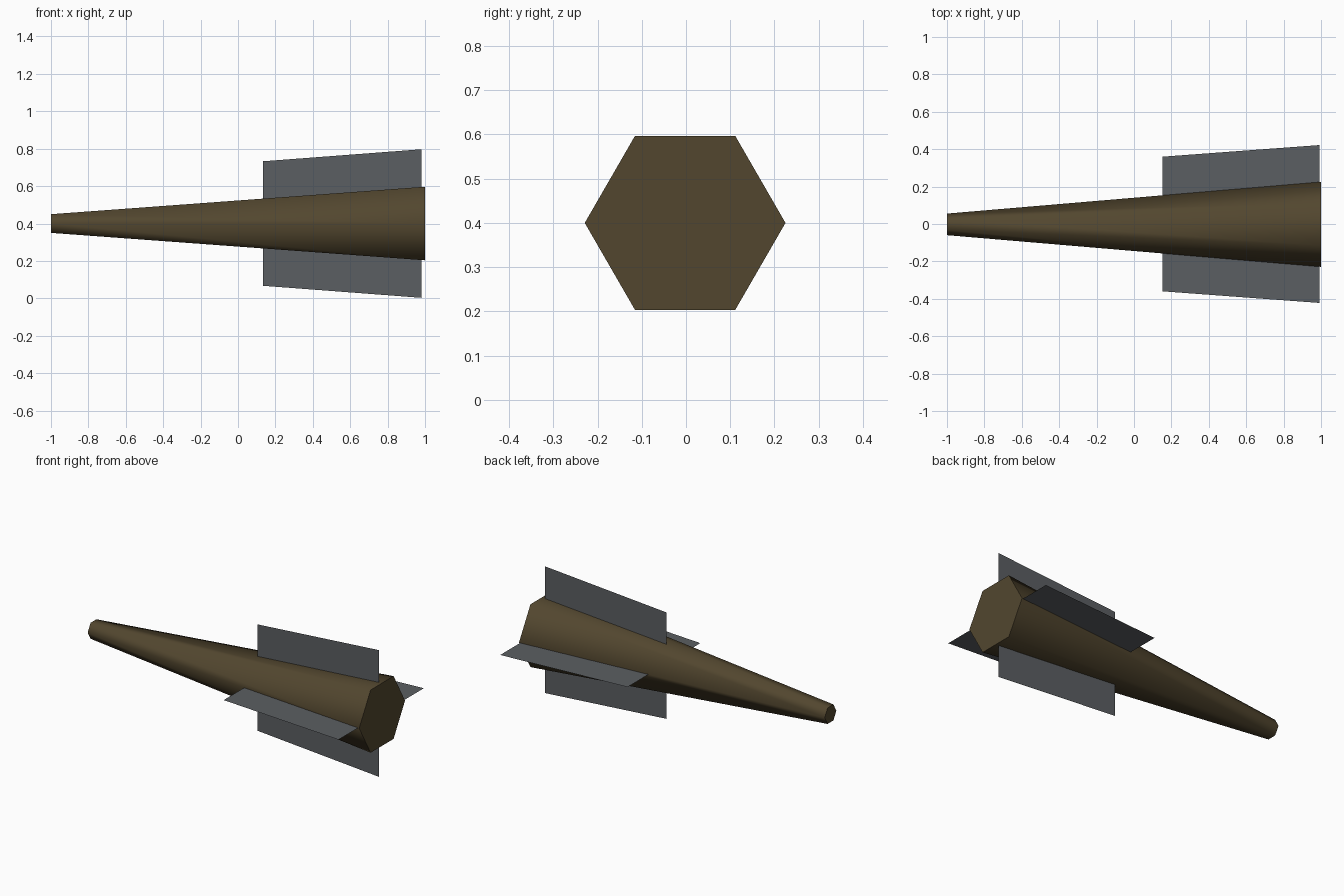
import bpy, math

if "Cube" in bpy.data.objects:
    bpy.data.objects.remove(bpy.data.objects["Cube"])

def material(name, rgb):
    m = bpy.data.materials.new(name)
    m.diffuse_color = (*rgb, 1)
    m.use_nodes = True
    m.node_tree.nodes["Principled BSDF"].inputs["Base Color"].default_value = m.diffuse_color
    return m

HULL = material("olive brown", (0.085, 0.062, 0.028))
FIN = material("slate grey", (0.105, 0.113, 0.122))
CY, CZ = -0.002, 0.4

def mesh_object(name, verts, faces, mat):
    me = bpy.data.meshes.new(name)
    me.from_pydata(verts, [], faces)
    me.materials.append(mat)
    ob = bpy.data.objects.new(name, me)
    bpy.context.collection.objects.link(ob)
    return ob

# Tapered six-sided body, smooth along the sides with flat end caps
N = 6
verts = [(x, CY + r * math.cos(math.tau * i / N), CZ + r * math.sin(math.tau * i / N))
         for x, r in ((-1, 0.0577), (1, 0.227)) for i in range(N)]
sides = [(i, N + i, N + (i + 1) % N, (i + 1) % N) for i in range(N)]
body = mesh_object("body", verts, sides + [tuple(range(N)), tuple(range(2 * N - 1, N - 1, -1))], HULL)
for p in body.data.polygons:
    p.use_smooth = p.index < N
body.data.update()
# make all normals point outward
import bmesh
bm = bmesh.new()
bm.from_mesh(body.data)
bmesh.ops.recalc_face_normals(bm, faces=bm.faces)
for e in bm.edges:
    e.smooth = all(f.smooth for f in e.link_faces)
bm.to_mesh(body.data)
bm.free()

# Four thin sheet fins: start x, end x, outer radius at each, root radius at each
VERT = ((0.135, 0.333, 0.115), (0.98, 0.397, 0.185))
HORI = ((0.153, 0.36, 0.145), (0.992, 0.422, 0.215))
for name, angle, ((x0, o0, i0), (x1, o1, i1)) in (
        ("left_fin", 0, HORI), ("top_fin", 90, VERT),
        ("right_fin", 180, HORI), ("bottom_fin", 270, VERT)):
    c, s = math.cos(math.radians(angle)), math.sin(math.radians(angle))
    pts = [(x, CY * abs(s) + r * c, CZ + r * s) for x, r in ((x0, i0), (x1, i1), (x1, o1), (x0, o0))]
    mesh_object(name, pts, [(0, 1, 2, 3)], FIN)
